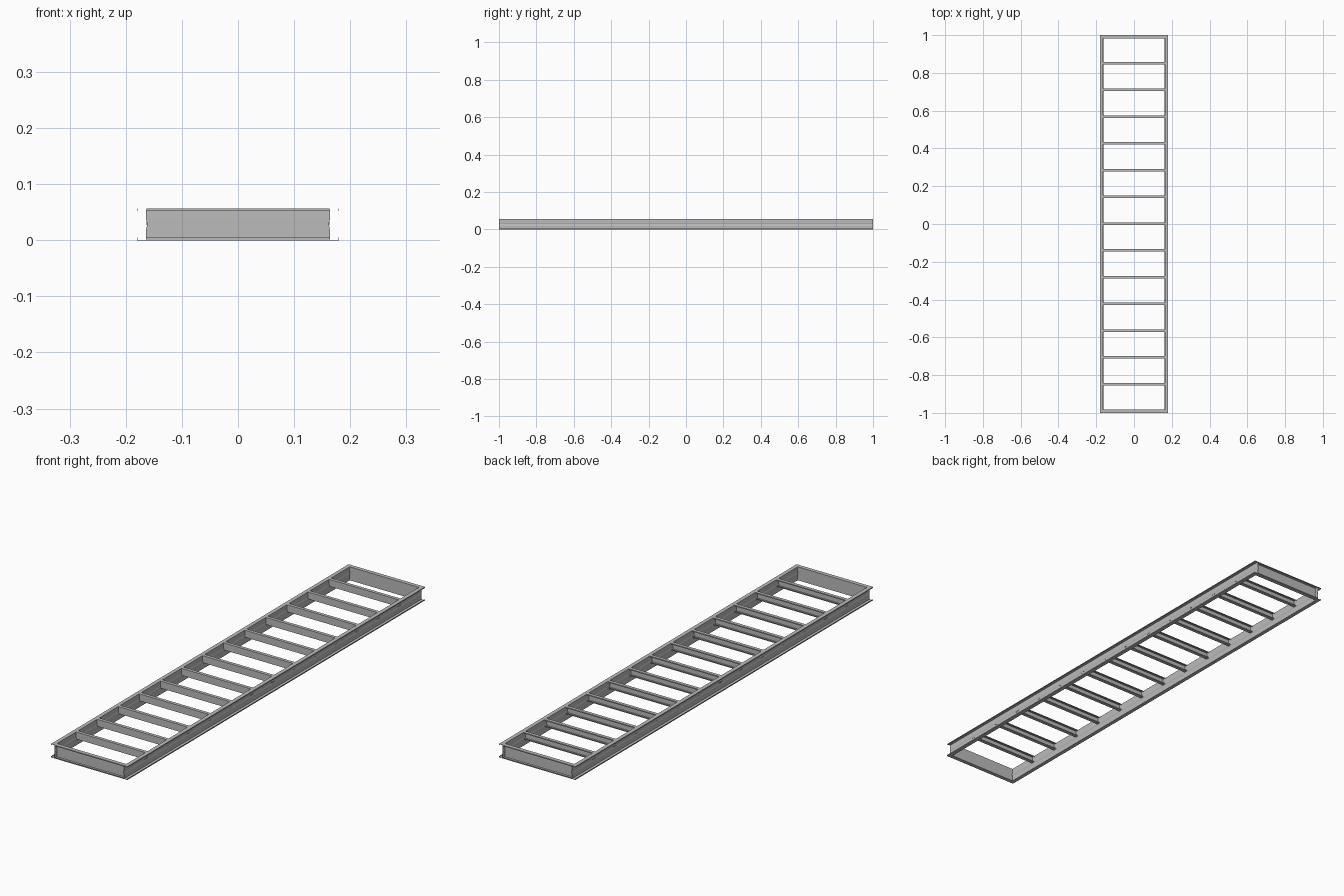
import bpy
import bmesh
from math import cos, pi
from mathutils import Vector

cube = bpy.data.objects.get("Cube")
if cube:
    bpy.data.objects.remove(cube, do_unlink=True)

steel = bpy.data.materials.new("galvanised_grey")
steel.use_nodes = True
grey = (0.5, 0.5, 0.5, 1)
steel.diffuse_color = grey
steel.node_tree.nodes["Principled BSDF"].inputs["Base Color"].default_value = grey

HEIGHT = 0.057
FLANGE = 0.017
LIP = 0.0045
SHEET = 0.0007
WEB_X = 0.163
GROOVE_HALF = 0.009
GROOVE_DEPTH = 0.0018
RUNG_HEIGHT = 0.03
RUNG_DEPTH = 0.014


def groove(z):
    """Depth of the soft groove along the middle of a rail web."""
    t = min(abs(z - HEIGHT / 2) / GROOVE_HALF, 1)
    return GROOVE_DEPTH * (1 + cos(pi * t)) / 2


def lipped_section(depth, low, high, web=()):
    """Channel section as (distance out from the web, height)."""
    return [(depth, low + LIP), (depth, low), (0, low), *web,
            (0, high), (depth, high), (depth, high - LIP)]


def channel(name, section, start, end, opening, trim=False):
    """Sweep a section from start to end, with its open side facing opening.
    Trimmed channels are cut to follow the grooved rails at both ends."""
    start, end, out = Vector(start), Vector(end), Vector(opening)
    along = (end - start).normalized()
    bm = bmesh.new()
    rows = []
    for base, inward in ((start, along), (end, -along)):
        rows.append([
            bm.verts.new(base + out * d + Vector((0, 0, z))
                         + inward * (groove(z) if trim else 0))
            for d, z in section])
    a, b = rows
    flip = along.cross(out).z > 0
    for i in range(len(section) - 1):
        quad = [a[i], a[i + 1], b[i + 1], b[i]]
        bm.faces.new(quad[::-1] if flip else quad)
    mesh = bpy.data.meshes.new(name)
    bm.to_mesh(mesh)
    bm.free()
    mesh.materials.append(steel)
    obj = bpy.data.objects.new(name, mesh)
    bpy.context.collection.objects.link(obj)
    sheet = obj.modifiers.new("sheet", "SOLIDIFY")
    sheet.thickness = SHEET
    sheet.offset = -1


# Heights across the groove, shared by the rails and the trimmed end members
levels = [HEIGHT / 2 + GROOVE_HALF * i / 4 for i in range(-4, 5)]
rail_section = lipped_section(FLANGE, 0, HEIGHT, [(-groove(z), z) for z in levels])
end_section = lipped_section(FLANGE, 0, HEIGHT, [(0, z) for z in levels])
rung_section = lipped_section(RUNG_DEPTH, HEIGHT - RUNG_HEIGHT, HEIGHT)

# Long side rails, open to the outside
for side, name in ((1, "left_rail"), (-1, "right_rail")):
    x = side * WEB_X
    channel(name, rail_section, (x, -1, 0), (x, 1, 0), (side, 0, 0))

# End members, open to the outside
for side, name in ((-1, "front_end"), (1, "back_end")):
    y = side * (1 - FLANGE)
    channel(name, end_section, (-WEB_X, y, 0), (WEB_X, y, 0), (0, side, 0), trim=True)

# Shallow cross members near the top of the rails, open towards the back
BAYS = 14
step = (2 - FLANGE) / BAYS
for i in range(1, BAYS):
    y = (i - BAYS / 2) * step - RUNG_DEPTH / 2 + 0.002
    channel(f"cross_member_{i}", rung_section, (-WEB_X, y, 0), (WEB_X, y, 0), (0, 1, 0))
